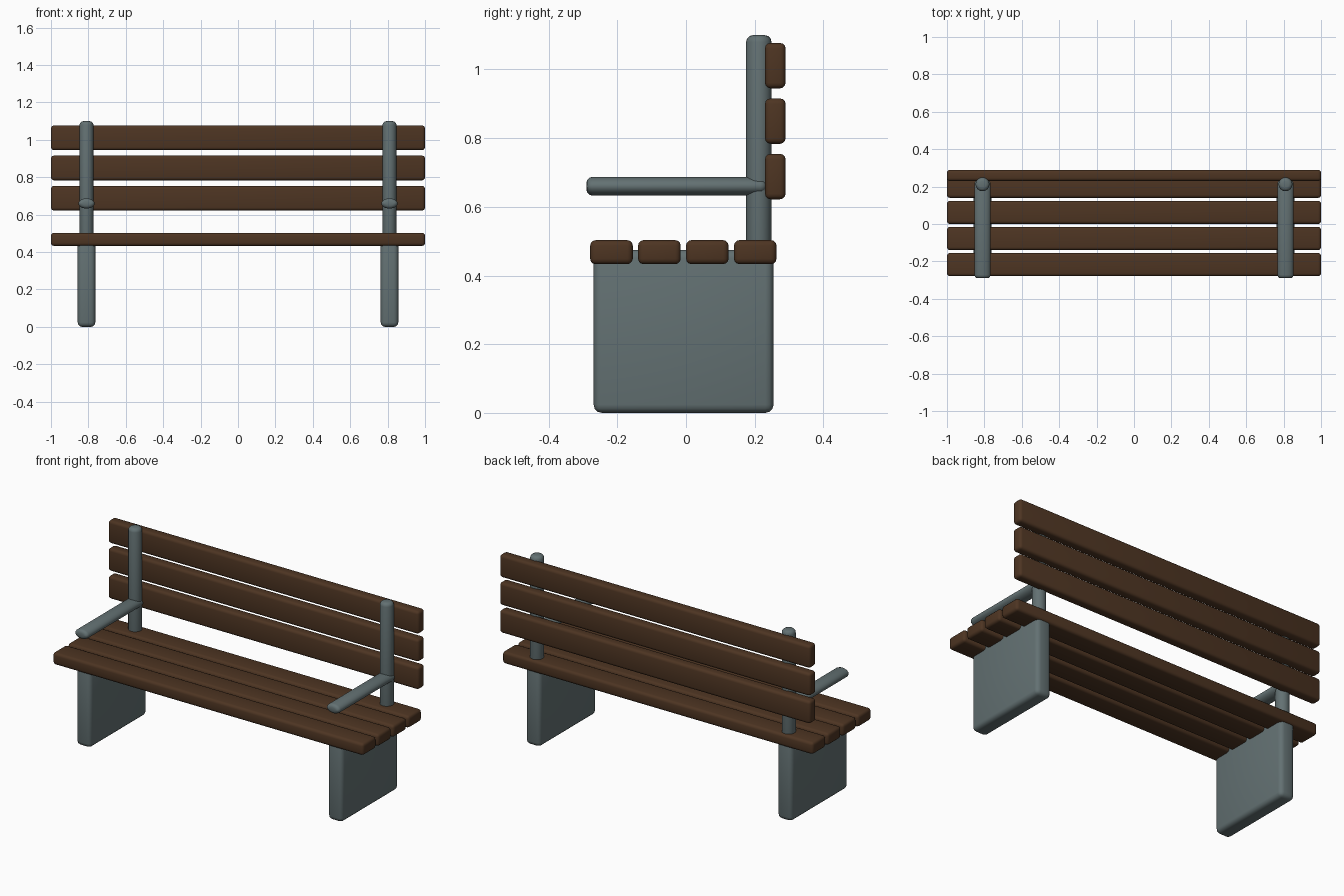
import bpy
import math

cube = bpy.data.objects.get("Cube")
if cube:
    bpy.data.objects.remove(cube, do_unlink=True)


def material(name, color):
    m = bpy.data.materials.new(name)
    m.use_nodes = True
    m.diffuse_color = color
    m.node_tree.nodes["Principled BSDF"].inputs["Base Color"].default_value = color
    return m


wood = material("dark brown wood", (0.075, 0.035, 0.016, 1))
metal = material("slate grey metal", (0.125, 0.165, 0.17, 1))


def finish(obj, name, mat, bevel):
    """Name, colour, round the edges and smooth the active object."""
    obj.name = name
    obj.data.materials.append(mat)
    bpy.ops.object.transform_apply(location=False, rotation=True, scale=True)
    mod = obj.modifiers.new("rounded edges", "BEVEL")
    mod.width = bevel
    mod.segments = 3
    mod.limit_method = "ANGLE"
    mod.angle_limit = math.radians(40)
    bpy.ops.object.modifier_apply(modifier=mod.name)
    bpy.ops.object.shade_smooth_by_angle(angle=math.radians(40))


def box(name, mat, low, high, bevel):
    center = [(a + b) / 2 for a, b in zip(low, high)]
    bpy.ops.mesh.primitive_cube_add(size=1, location=center)
    obj = bpy.context.object
    obj.scale = [b - a for a, b in zip(low, high)]
    finish(obj, name, mat, bevel)


def rod(name, mat, center, length, rx, ry, tilt, bevel):
    bpy.ops.mesh.primitive_cylinder_add(vertices=24, radius=1, depth=1,
                                        location=center, rotation=(tilt, 0, 0))
    obj = bpy.context.object
    obj.scale = (rx, ry, length)
    finish(obj, name, mat, bevel)


# Seat slats, front to back
for i in range(4):
    y = -0.279 + i * 0.1395
    box(f"seat_slat_{i + 1}", wood, (-1, y, 0.433), (1, y + 0.124, 0.503), 0.016)

# Backrest slats, bottom to top
for i in range(3):
    z = 0.622 + i * 0.1615
    box(f"back_slat_{i + 1}", wood, (-1, 0.23, z), (1, 0.29, z + 0.132), 0.016)

# Leg panel, upright post and armrest at each end
for side, s in (("left", 1), ("right", -1)):
    x = s * 0.81
    box(f"{side}_leg_panel", metal, (x - 0.047, -0.269, 0), (x + 0.047, 0.255, 0.475), 0.024)
    rod(f"{side}_back_post", metal, (x, 0.212, 0.77), 0.66, 0.037, 0.037, 0, 0.02)
    rod(f"{side}_armrest", metal, (x, -0.028, 0.66), 0.524, 0.043, 0.0275, math.pi / 2, 0.018)
